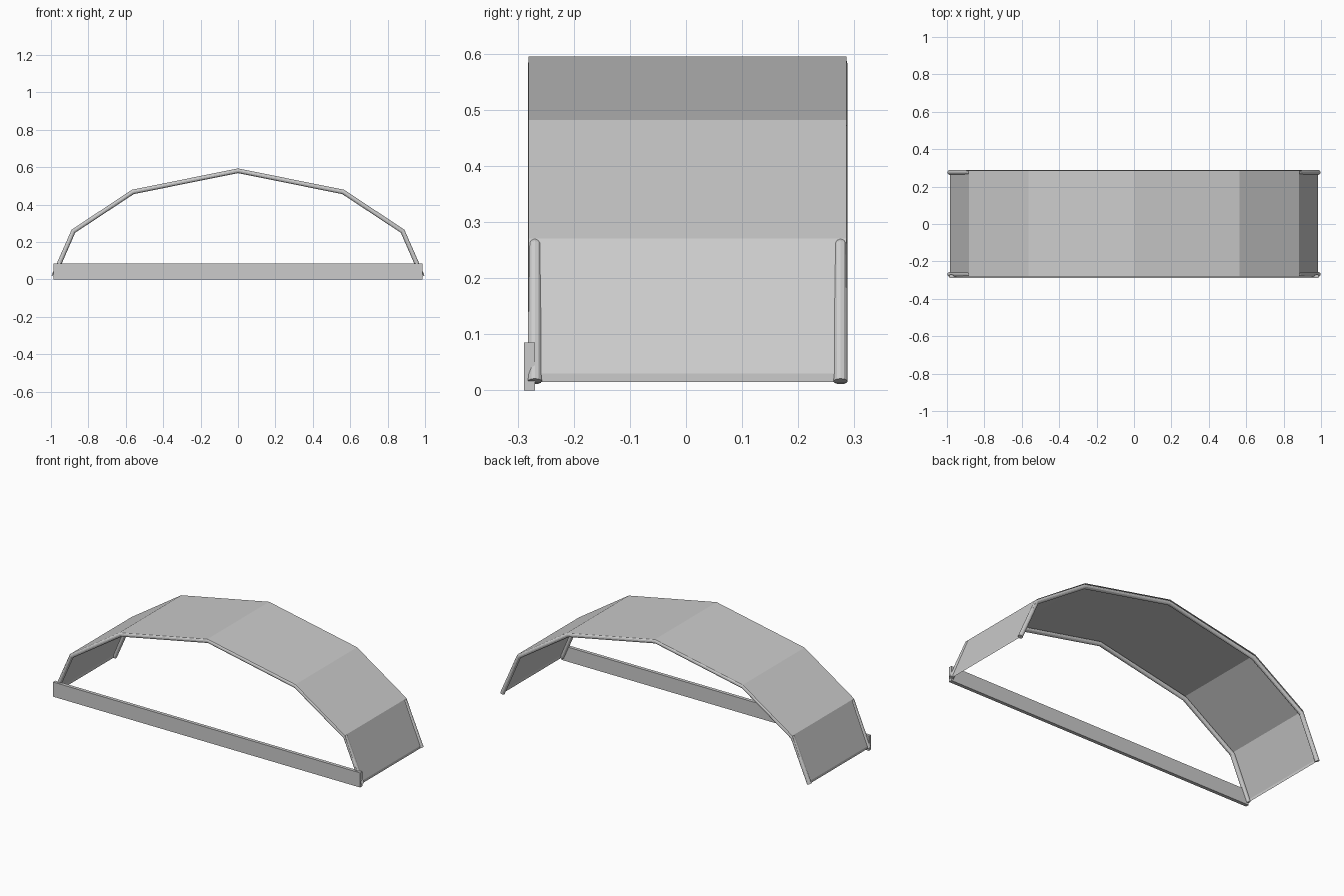
import bpy
import bmesh

cube = bpy.data.objects.get("Cube")
if cube:
    bpy.data.objects.remove(cube)


def make_material(name, colour):
    mat = bpy.data.materials.new(name)
    mat.use_nodes = True
    mat.diffuse_color = colour
    mat.node_tree.nodes["Principled BSDF"].inputs["Base Color"].default_value = colour
    return mat


grey = make_material("light grey", (0.6, 0.6, 0.6, 1))


def link(name, data):
    obj = bpy.data.objects.new(name, data)
    bpy.context.collection.objects.link(obj)
    data.materials.append(grey)
    return obj


def mirrored(half):
    """Complete an arch from its apex-to-foot half."""
    return [(-x, z) for x, z in reversed(half[1:])] + half


# Bent tube hoops at each end
hoop_path = mirrored([(0, 0.581), (0.562, 0.468), (0.88, 0.258), (0.986, 0.016)])


def make_hoop(name, y):
    curve = bpy.data.curves.new(name, "CURVE")
    curve.dimensions = "3D"
    curve.bevel_depth = 0.0125
    curve.bevel_resolution = 4
    curve.use_fill_caps = True
    spline = curve.splines.new("POLY")
    spline.points.add(len(hoop_path) - 1)
    for point, (x, z) in zip(spline.points, hoop_path):
        point.co = (x, y, z, 1)
    obj = link(name, curve)
    bpy.ops.object.select_all(action="DESELECT")
    obj.select_set(True)
    bpy.context.view_layer.objects.active = obj
    bpy.ops.object.convert(target="MESH")
    bpy.ops.object.shade_smooth_by_angle(angle=0.5)


make_hoop("front_hoop", -0.2695)
make_hoop("back_hoop", 0.2755)

# Thin cover stretched over the hoops, with a short upright hem
cover_path = mirrored([(0, 0.595), (0.565, 0.482), (0.883, 0.271),
                       (0.985, 0.03), (0.985, 0.015)])
bm = bmesh.new()
rows = [[bm.verts.new((x, y, z)) for y in (-0.281, 0.286)] for x, z in cover_path]
for a, b in zip(rows, rows[1:]):
    bm.faces.new((a[0], b[0], b[1], a[1]))
mesh = bpy.data.meshes.new("cover")
bm.to_mesh(mesh)
bm.free()
link("cover", mesh)

# Plank standing on edge across the front
bm = bmesh.new()
bmesh.ops.create_cube(bm, size=1)
bmesh.ops.scale(bm, vec=(1.974, 0.02, 0.085), verts=bm.verts)
bmesh.ops.translate(bm, vec=(0, -0.279, 0.0425), verts=bm.verts)
mesh = bpy.data.meshes.new("front_plank")
bm.to_mesh(mesh)
bm.free()
link("front_plank", mesh)
